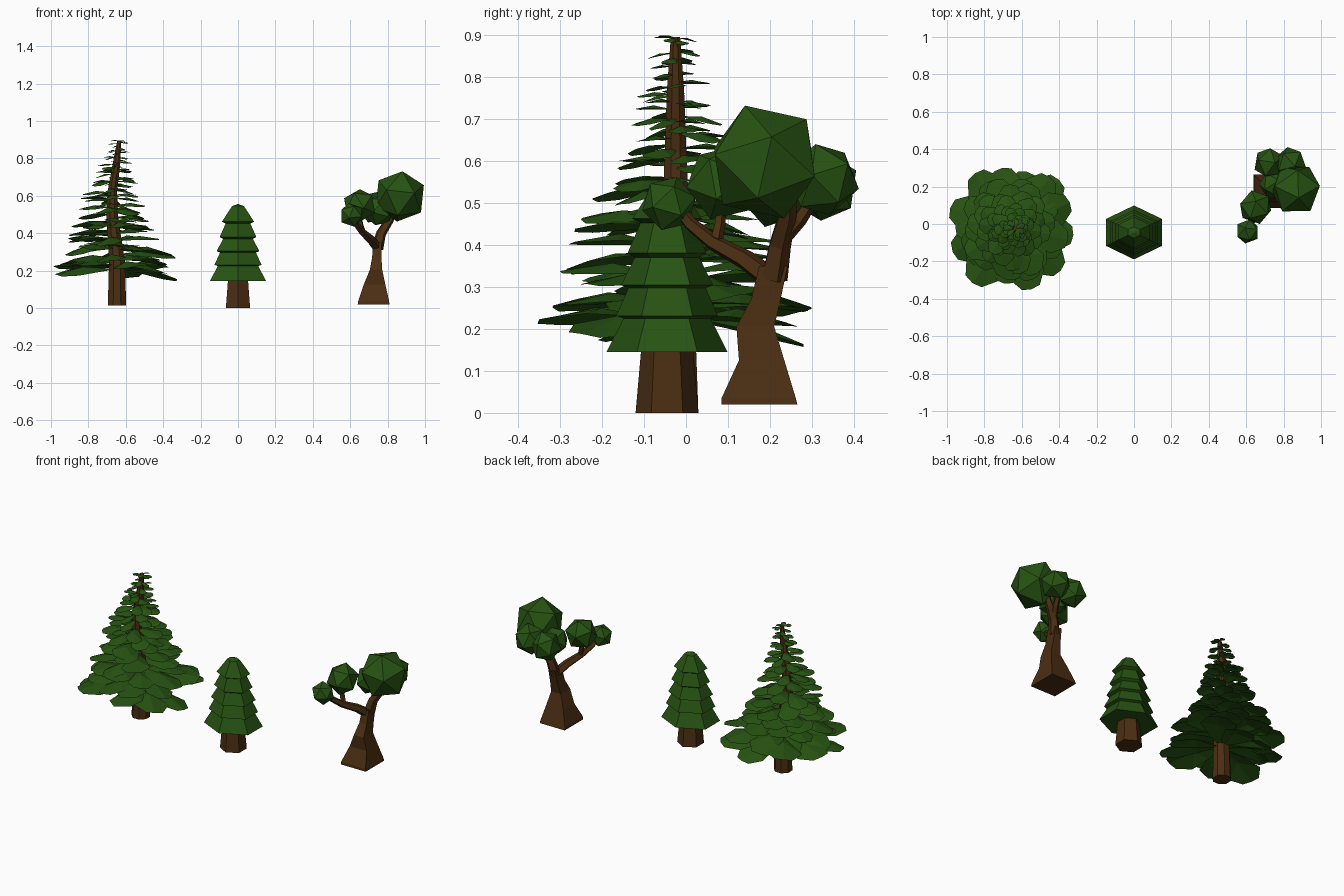
import bpy, bmesh, math, random
from mathutils import Vector, Matrix

random.seed(4)
if "Cube" in bpy.data.objects:
    bpy.data.objects.remove(bpy.data.objects["Cube"])


def material(name, rgb):
    m = bpy.data.materials.new(name)
    m.use_nodes = True
    m.diffuse_color = (*rgb, 1)
    bsdf = m.node_tree.nodes["Principled BSDF"]
    bsdf.inputs["Base Color"].default_value = (*rgb, 1)
    bsdf.inputs["Roughness"].default_value = 0.9
    return m


green = material("leaf green", (0.02, 0.085, 0.006))
brown = material("bark brown", (0.07, 0.027, 0.006))


def finish(bm, name, mat, solid=True):
    if solid:
        bmesh.ops.recalc_face_normals(bm, faces=bm.faces)
    mesh = bpy.data.meshes.new(name)
    bm.to_mesh(mesh)
    bm.free()
    mesh.materials.append(mat)
    ob = bpy.data.objects.new(name, mesh)
    bpy.context.collection.objects.link(ob)
    return ob


def loft(name, mat, sections, sides, turn=0.0, follow=False):
    """Skin rings given as (centre, x radius, y radius), capped at both ends."""
    bm = bmesh.new()
    centres = [Vector(s[0]) for s in sections]
    rings = []
    for i, (c, rx, ry) in enumerate(sections):
        rot = Matrix.Identity(3)
        if follow:
            way = centres[min(i + 1, len(centres) - 1)] - centres[max(i - 1, 0)]
            rot = Vector((0, 0, 1)).rotation_difference(way).to_matrix()
        ring = []
        for k in range(sides):
            a = turn + math.tau * k / sides
            ring.append(bm.verts.new(
                centres[i] + rot @ Vector((rx * math.cos(a), ry * math.sin(a), 0))))
        rings.append(ring)
    for low, high in zip(rings, rings[1:]):
        for k in range(sides):
            j = (k + 1) % sides
            bm.faces.new((low[k], low[j], high[j], high[k]))
    bm.faces.new(rings[0][::-1])
    bm.faces.new(rings[-1])
    return finish(bm, name, mat)


# Middle tree: hexagonal trunk and stepped cone
CY = -0.045
loft("middle_trunk", brown,
     [((0, CY, 0), .075, .075), ((0, CY, .17), .06, .06)], 6, math.pi / 2)
tiers = [(.15, .108, .145, .225), (.126, .096, .231, .297), (.114, .08, .304, .37),
         (.098, .066, .38, .452), (.086, .032, .462, .545)]
cone = []
for bottom, top, z0, z1 in tiers:
    for r, z in ((bottom, z0), (top, z1)):
        cone.append(((0, CY, z), r / math.cos(math.pi / 6), r * .96))
cone.append(((0, CY, .556), .002, .002))
loft("middle_foliage", green, cone, 6, math.pi / 2)

# Left tree: slightly bent tapering trunk
spine = [(-.647, -.02, .015, .053), (-.647, -.022, .25, .046), (-.672, -.024, .48, .034),
         (-.672, -.025, .62, .028), (-.65, -.025, .77, .022), (-.635, -.025, .895, .012)]
loft("left_trunk", brown, [((x, y, z), r, r) for x, y, z, r in spine], 8, math.pi / 8)


def spine_at(z):
    for a, b in zip(spine, spine[1:]):
        if z <= b[2]:
            t = (z - a[2]) / (b[2] - a[2])
            return Vector(a[:3]).lerp(Vector(b[:3]), t)
    return Vector(spine[-1][:3])


def add_leaf(bm, root, heading, pitch, length, width):
    """A folded blunt leaf card: a raised midrib with two drooping halves."""
    place = (Matrix.Translation(root) @ Matrix.Rotation(heading, 4, 'Z')
             @ Matrix.Rotation(-pitch, 4, 'Y') @ Matrix.Rotation(random.uniform(-.2, .2), 4, 'X'))

    def vert(u, v, w):
        return bm.verts.new(place @ Vector((u * length, v * width, w * length)))

    rib = [vert(0, 0, 0), vert(.55, 0, .07), vert(1, 0, -.03)]
    for s in (1, -1):
        inner, outer = vert(.35, s * .6, 0), vert(.75, s, -.02)
        tip = vert(.97, s * .5, -.04)
        for face in ((rib[0], rib[1], inner), (rib[1], outer, inner),
                     (rib[1], rib[2], tip, outer)):
            bm.faces.new(face if s < 0 else face[::-1])


# Left tree: whorls of leaves shrinking upward
bm = bmesh.new()
whorls = 15
for i in range(whorls):
    t = i / (whorls - 1)
    z = .225 + .66 * t ** .95
    reach = .06 + .295 * (1 - t) ** 1.35
    count = 9 if i < 3 else 7
    for k in range(count):
        zz = min(z + random.uniform(-.02, .02), .893)
        heading = math.tau * (k + random.uniform(-.2, .2)) / count + i * 2.4
        length = reach * random.uniform(.86, 1.04)
        root = spine_at(zz)
        root.z = zz
        add_leaf(bm, root, heading, random.uniform(-.2, .08), length, length * .29)
finish(bm, "left_leaves", green, solid=False)

# Right tree: flared four-sided trunk that forks into two branches
Q = math.sqrt(2)


def square(x, y, z, hx, hy):
    return ((x, y, z), hx * Q, hy * Q)


loft("right_trunk", brown,
     [square(.725, .175, .02, .085, .09), square(.725, .173, .036, .083, .088),
      square(.73, .18, .125, .058, .054), square(.738, .165, .205, .033, .045),
      square(.742, .19, .27, .025, .035), square(.745, .208, .35, .022, .034)],
     4, math.pi / 4)
loft("right_main_branch", brown,
     [((.745, .208, .32), .034, .034), ((.765, .222, .4), .028, .028),
      ((.81, .24, .47), .023, .023), ((.84, .245, .53), .018, .018)], 5, .3, True)
loft("right_back_branch", brown,
     [((.765, .225, .41), .02, .02), ((.79, .27, .46), .018, .018),
      ((.8, .31, .52), .014, .014)], 5, .3, True)
loft("right_side_branch", brown,
     [((.745, .2, .32), .028, .028), ((.71, .14, .365), .025, .025),
      ((.665, .065, .405), .02, .02), ((.63, .01, .45), .017, .017),
      ((.62, -.02, .49), .014, .014)], 5, .3, True)
loft("right_twig", brown,
     [((.67, .07, .40), .016, .016), ((.655, .08, .45), .014, .014),
      ((.645, .085, .52), .012, .012)], 5, .3, True)

# Right tree: faceted foliage clumps
clumps = [("crown", .865, .187, .597, .143), ("back_left", .835, .325, .555, .09),
          ("back_right", .725, .325, .54, .088), ("inner", .755, .21, .525, .088),
          ("side", .65, .09, .548, .093), ("side_tip", .607, -.04, .498, .067)]
for i, (name, x, y, z, r) in enumerate(clumps):
    bm = bmesh.new()
    spin = (Matrix.Translation((x, y, z)) @ Matrix.Rotation(.7 * i + .3, 4, 'Z')
            @ Matrix.Rotation(.35, 4, 'X'))
    bmesh.ops.create_icosphere(bm, subdivisions=1, radius=r, matrix=spin)
    finish(bm, "right_foliage_" + name, green)
